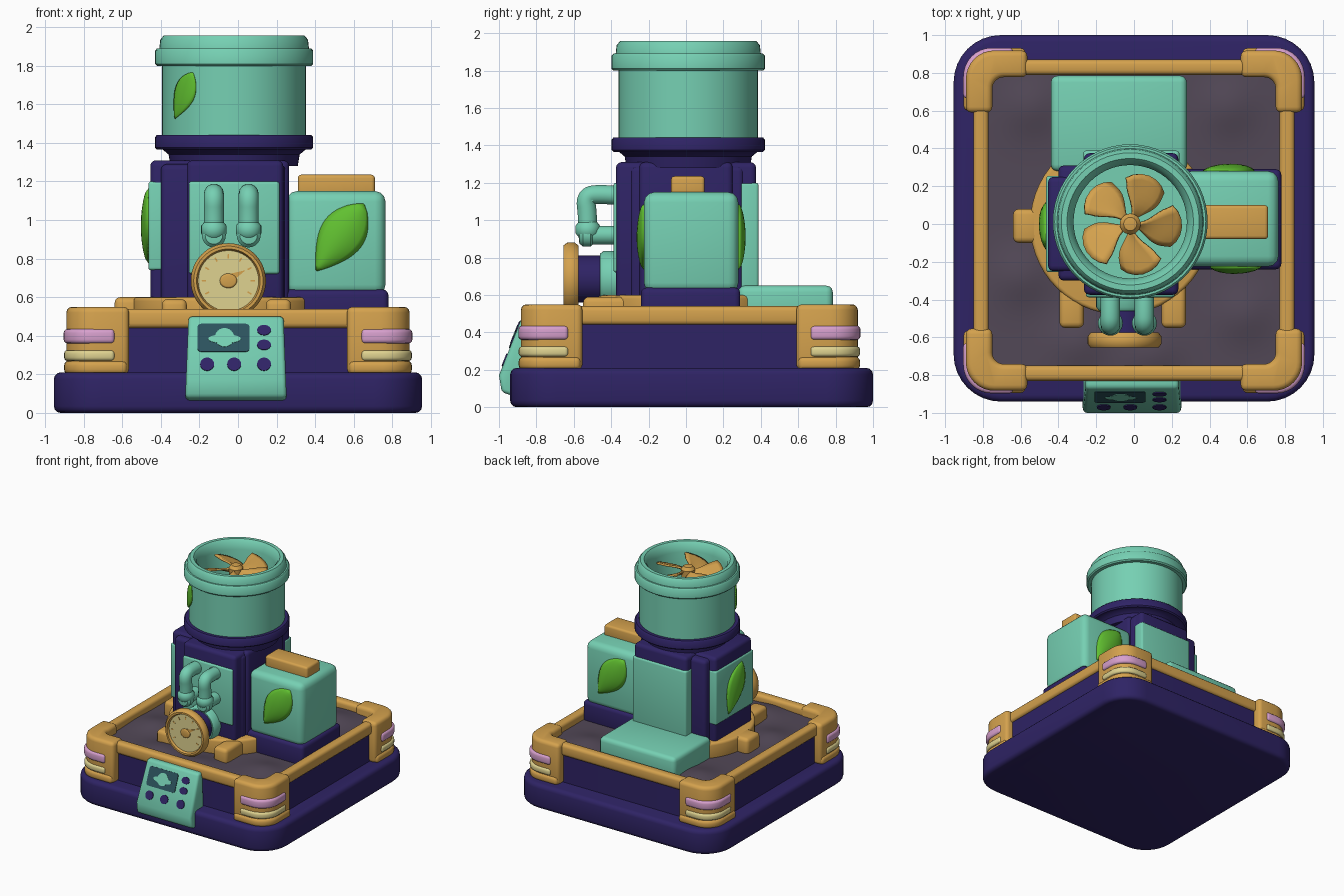
import bpy, bmesh, math
from math import sin, cos, pi, radians
from mathutils import Matrix, Vector

cube = bpy.data.objects.get("Cube")
if cube:
    bpy.data.objects.remove(cube, do_unlink=True)


def material(name, *rgb):
    m = bpy.data.materials.new(name)
    m.use_nodes = True
    m.diffuse_color = (*rgb, 1)
    m.node_tree.nodes["Principled BSDF"].inputs["Base Color"].default_value = (*rgb, 1)
    return m


teal = material("mint teal", .18, .63, .45)
navy = material("deep navy", .028, .017, .13)
orange = material("warm orange", .66, .36, .075)
soil_mat = material("dusk soil", .085, .065, .095)
green = material("leaf green", .12, .53, .03)
pink = material("soft pink", .68, .35, .61)
cream = material("pale cream", .74, .65, .28)
screen_mat = material("dark screen", .025, .085, .11)


def finish(bm, name, mat, bevel=0, matrix=None, segments=3):
    """Round the hard edges, place the mesh and shade it."""
    bmesh.ops.recalc_face_normals(bm, faces=bm.faces)
    if bevel:
        hard = [e for e in bm.edges if e.is_manifold and e.calc_face_angle(0) > radians(35)]
        bmesh.ops.bevel(bm, geom=hard, offset=bevel, segments=segments, profile=.5,
                        affect='EDGES', clamp_overlap=True)
    if matrix:
        bm.transform(matrix)
    me = bpy.data.meshes.new(name)
    bm.to_mesh(me)
    bm.free()
    me.materials.append(mat)
    ob = bpy.data.objects.new(name, me)
    bpy.context.collection.objects.link(ob)
    bpy.ops.object.select_all(action='DESELECT')
    ob.select_set(True)
    bpy.context.view_layer.objects.active = ob
    bpy.ops.object.shade_smooth_by_angle(angle=radians(40))
    return ob


def rounded(x0, x1, y0, y1, r):
    """Outline of a rounded rectangle."""
    pts = []
    corners = ((x1 - r, y1 - r), (x0 + r, y1 - r), (x0 + r, y0 + r), (x1 - r, y0 + r))
    for k, (cx, cy) in enumerate(corners):
        for i in range(9):
            a = (k + i / 8) * pi / 2
            pts.append((cx + r * cos(a), cy + r * sin(a)))
    return pts


def ellipse(cx, cy, rx, ry, n=24):
    return [(cx + rx * cos(2 * pi * i / n), cy + ry * sin(2 * pi * i / n)) for i in range(n)]


def prism(name, outline, z0, z1, mat, bevel=0, matrix=None, hole=None):
    """Extrude an outline upward, optionally with a matching hole."""
    bm = bmesh.new()
    loops = []
    for pts in filter(None, (outline, hole)):
        loops.append([[bm.verts.new((x, y, z)) for x, y in pts] for z in (z0, z1)])
    n = len(outline)
    for low, high in loops:
        for i in range(n):
            j = (i + 1) % n
            bm.faces.new((low[i], low[j], high[j], high[i]))
    for level in (0, 1):
        if hole:
            a, b = loops[0][level], loops[1][level]
            for i in range(n):
                j = (i + 1) % n
                bm.faces.new((a[i], a[j], b[j], b[i]))
        else:
            bm.faces.new(loops[0][level])
    return finish(bm, name, mat, bevel, matrix)


def box(name, x0, x1, y0, y1, z0, z1, mat, bevel=.03):
    return prism(name, [(x0, y0), (x1, y0), (x1, y1), (x0, y1)], z0, z1, mat, bevel)


def lathe(name, profile, mat, matrix, n=56):
    """Spin a (radius, height) profile about local z."""
    bm = bmesh.new()
    verts = [bm.verts.new((r, 0, z)) for r, z in profile]
    edges = [bm.edges.new(p) for p in zip(verts, verts[1:])]
    bmesh.ops.spin(bm, geom=verts + edges, cent=(0, 0, 0), axis=(0, 0, 1),
                   angle=2 * pi, steps=n)
    bmesh.ops.remove_doubles(bm, verts=bm.verts, dist=.0005)
    return finish(bm, name, mat, 0, matrix)


def leaf(name, length, width, tilt, place, height=.035):
    """Domed pointed leaf; place maps (u, v, height) onto a surface."""
    bm = bmesh.new()
    rows = []
    for i in range(17):
        t = i / 16
        half = width / 2 * sin(pi * t ** 1.2) ** .75 if 0 < i < 16 else .002
        row = []
        for k in range(-4, 5):
            s, v = k / 4 * half, (t - .5) * length
            h = .002 + height * (1 - (k / 4) ** 2) * sin(pi * t) ** .6 if 0 < i < 16 else 0
            row.append(bm.verts.new(place(s * cos(tilt) + v * sin(tilt),
                                          v * cos(tilt) - s * sin(tilt), h)))
        rows.append(row)
    for a, b in zip(rows, rows[1:]):
        for k in range(8):
            bm.faces.new((a[k], a[k + 1], b[k + 1], b[k]))
    ob = finish(bm, name, green)
    mod = ob.modifiers.new("thickness", 'SOLIDIFY')
    mod.thickness, mod.offset = .008, 0


# Plinth, wall and rim
prism("plinth", rounded(-.955, .955, -.94, 1, .25), 0, .21, navy, .035)
prism("planter_wall", rounded(-.83, .83, -.81, .85, .12), .18, .46, navy)
prism("planter_rim", rounded(-.85, .85, -.83, .87, .12), .44, .54, orange, .025,
      hole=rounded(-.77, .77, -.75, .79, .07))

# Gently lumpy soil
bm = bmesh.new()
bmesh.ops.create_grid(bm, x_segments=48, y_segments=48, size=.8)
mounds = ((.5, .6), (-.55, .6), (.58, -.5), (-.6, -.3), (.1, -.7), (-.3, -.65))
for v in bm.verts:
    v.co.z = .475 + sum(.035 * math.exp(-((v.co.x - a) ** 2 + (v.co.y - b) ** 2) / .02)
                        for a, b in mounds)
    v.co.y += .02
finish(bm, "soil", soil_mat)


# Corner bumpers with two wraparound stripes
def corner(name, sx, sy, out, inner, arm, z0, z1, mat, bevel):
    def path(d, r):
        c = d - r
        arc = [(c + r * cos(i * pi / 16), c + r * sin(i * pi / 16)) for i in range(9)]
        return [(d, arm)] + arc + [(arm, d)]
    pts = path(out, .15) + path(inner, .06)[::-1]
    prism(name, [(x * sx, y * sy * 1.012 + .018) for x, y in pts], z0, z1, mat, bevel)


for sx, side in ((1, "left"), (-1, "right")):
    for sy, end in ((1, "back"), (-1, "front")):
        tag = f"{end}_{side}"
        corner("bumper_" + tag, sx, sy, .89, .75, .565, .2, .55, orange, .03)
        corner("bumper_foot_" + tag, sx, sy, .902, .8, .575, .2, .27, orange, .025)
        corner("pink_stripe_" + tag, sx, sy, .904, .84, .64, .36, .435, pink, .02)
        corner("cream_stripe_" + tag, sx, sy, .902, .84, .64, .27, .325, cream, .018)

# Round mounting plate with lugs
prism("mount_plate", ellipse(-.07, 0, .48, .48, 56), .45, .6, orange, .02)
box("plate_lug_side", -.64, -.5, -.1, .08, .45, .6, orange)
for x in (-.33, .21):
    box("plate_lug_front", x - .065, x + .065, -.55, -.3, .45, .59, orange)

# Cross-shaped tower with teal cladding
box("tower_core_deep", -.265, .235, -.375, .375, .5, 1.31, navy)
box("tower_core_wide", -.455, .265, -.25, .25, .5, 1.31, navy)
box("tower_shoulder", -.4, .245, -.3, .31, .5, 1.29, navy)
box("front_cladding", -.255, .215, -.388, -.24, .72, 1.2, teal, .015)
box("side_cladding", -.465, -.31, -.255, .255, .74, 1.2, teal, .015)
box("back_cladding", -.27, .24, .27, .388, .55, 1.2, teal, .015)
box("rear_duct", -.44, .28, .28, .785, .45, .65, teal, .035)

# Chimney stack
stack = Matrix.Translation((-.02, .012, 0))
lathe("stack_collar", [(0, 1.28), (.33, 1.28), (.34, 1.34), (.37, 1.365), (.4, 1.365), (.41, 1.375),
                       (.41, 1.43), (.4, 1.442), (0, 1.442)], navy, stack)
lathe("stack", [(0, 1.42), (.373, 1.42), (.373, 1.8), (.4, 1.8), (.41, 1.81), (.41, 1.878),
                (.4, 1.89), (.388, 1.89), (.383, 1.935), (.365, 1.957), (.335, 1.957),
                (.315, 1.935), (.3, 1.88), (.3, 1.55), (0, 1.55)], teal, stack)

# Five-blade fan
fan = Matrix.Translation((-.02, 0, 1.85))
lathe("fan_hub", [(0, -.06), (.05, -.06), (.055, .02), (.035, .045), (0, .05)], orange, fan, 24)
for b in range(5):
    bm = bmesh.new()
    rows = []
    for i in range(9):
        t = i / 8
        r = .03 + .245 * t
        spread = radians(10 + 20 * sin(pi * min(t, .93) ** .9 * .75))
        row = []
        for k in range(-3, 4):
            a = 2 * pi * b / 5 - pi / 2 + spread * k / 3 + .25 * t
            rr = r - .03 * t * (k / 3) ** 2
            row.append(bm.verts.new((rr * cos(a), rr * sin(a), .035 * k / 3 * (.4 + t))))
        rows.append(row)
    for p, q in zip(rows, rows[1:]):
        for k in range(6):
            bm.faces.new((p[k], p[k + 1], q[k + 1], q[k]))
    blade = finish(bm, "fan_blade", orange, 0, fan)
    blade.modifiers.new("thickness", 'SOLIDIFY').thickness = .015

# Side tank with handle
box("tank_base", .22, .78, -.24, .29, .45, .64, navy, .03)
box("tank", .25, .765, -.225, .28, .61, 1.15, teal, .055)
box("tank_handle", .31, .71, -.08, .1, 1.12, 1.235, orange, .018)

# Leaves
leaf("tank_leaf_front", .42, .23, .62, lambda u, v, h: (.53 + u, -.223 - h, .91 + v))
leaf("tank_leaf_back", .42, .23, .62, lambda u, v, h: (.51 - u, .278 + h, .91 + v))
leaf("tower_leaf", .42, .23, .45, lambda u, v, h: (-.463 - h, -u, .97 + v))


def around_stack(u, v, h):
    a = -.78 + u / .373
    return (-.02 + (.373 + h) * sin(a), .012 - (.373 + h) * cos(a), 1.645 + v)


leaf("stack_leaf", .27, .14, .5, around_stack, .012)

# Bent front pipes
for x in (-.125, .055):
    cu = bpy.data.curves.new("front_pipe", 'CURVE')
    cu.dimensions, cu.bevel_depth, cu.bevel_resolution = '3D', .052, 5
    cu.use_fill_caps = True
    sp = cu.splines.new('NURBS')
    path = [(-.34, 1.13), (-.45, 1.14), (-.54, 1.13), (-.525, 1.02), (-.525, .92)]
    sp.points.add(len(path) - 1)
    for p, (y, z) in zip(sp.points, path):
        p.co = (x, y, z, 1)
    sp.use_endpoint_u, sp.order_u = True, 3
    cu.materials.append(teal)
    bpy.context.collection.objects.link(bpy.data.objects.new("front_pipe", cu))
    lathe("pipe_elbow", [(0, 0), (.05, 0), (.05, .14), (.062, .15), (.062, .19), (.045, .21), (0, .215)],
          teal, Matrix.Translation((x, -.36, .92)) @ Matrix.Rotation(pi / 2, 4, 'X'), 24)
    lathe("pipe_joint", [(0, -.02), (.05, -.02), (.066, .0), (.066, .04), (.05, .06), (0, .06)],
          teal, Matrix.Translation((x, -.525, .93)), 24)

# Pressure gauge
dial = Matrix.Translation((-.05, -.36, .685)) @ Matrix.Rotation(pi / 2, 4, 'X')
lathe("gauge_socket", [(0, 0), (.15, 0), (.15, .08), (.135, .1), (0, .1)], teal, dial)
lathe("gauge_neck", [(0, .09), (.125, .09), (.125, .23), (0, .23)], navy, dial)
lathe("gauge_bezel", [(0, .215), (.18, .215), (.195, .235), (.195, .275), (.18, .295), (.165, .295),
                      (.155, .27), (0, .27)], orange, dial)
prism("gauge_face", ellipse(0, 0, .157, .157, 40), .265, .276, cream, 0, dial)
prism("gauge_boss", ellipse(0, 0, .045, .038), .27, .29, orange, .01, dial)
prism("gauge_needle", [(0, -.02), (.09, .055), (-.02, .03)], .27, .283, orange, 0, dial)
for i in range(9):
    turn = dial @ Matrix.Rotation(radians(-30 + 30 * i), 4, 'Z')
    prism("gauge_tick", rounded(.115, .138, -.004, .004, .002), .27, .279, orange, 0, turn)

# Sloped control panel
upright = Matrix(((0, 0, 1, 0), (1, 0, 0, 0), (0, 1, 0, 0), (0, 0, 0, 1)))
panel = prism("control_panel", [(-.81, .5), (-.87, .5), (-1, .17), (-.985, .08), (-.94, .065), (-.81, .065)],
              -.255, .235, teal, .02, upright)
for v in panel.data.vertices:
    v.co.x *= 1.07 - .16 * max(0, v.co.z - .1)
slope = Matrix.Translation((0, -.935, .335)) @ Matrix.Rotation(radians(68.5), 4, 'X')
prism("panel_screen", rounded(-.21, .06, -.02, .135, .02), -.008, .005, screen_mat, 0, slope)
prism("screen_blob", ellipse(-.07, .058, .05, .052), 0, .008, teal, 0, slope)
prism("screen_band", ellipse(-.07, .05, .085, .025), 0, .0085, teal, 0, slope)
for x, y in ((.135, .1), (.135, .018), (.135, -.09), (-.02, -.09), (-.16, -.09)):
    prism("panel_button", ellipse(x, y, .036, .036 if y < 0 else .028), -.008, .006, navy, 0, slope)
